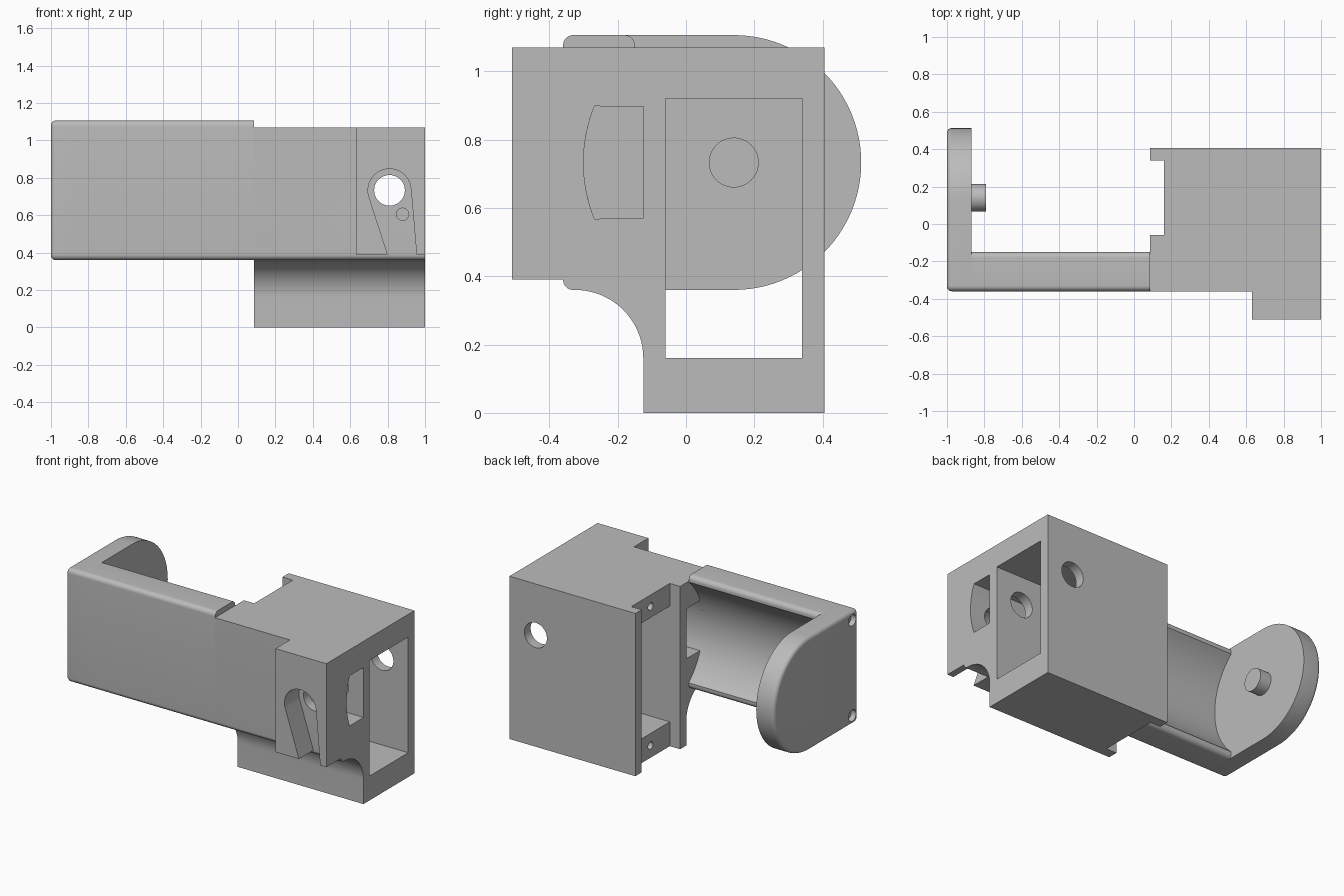
import bpy, bmesh
from math import radians, sin, cos
from mathutils import Vector

if "Cube" in bpy.data.objects:
    bpy.data.objects.remove(bpy.data.objects["Cube"])

grey = bpy.data.materials.new("light grey plastic")
grey.use_nodes = True
COLOUR = (0.5, 0.5, 0.5, 1)
grey.diffuse_color = COLOUR
grey.node_tree.nodes["Principled BSDF"].inputs["Base Color"].default_value = COLOUR

AXIS_Y, AXIS_Z = 0.14, 0.733   # spool axis, runs along x
BORE = 0.44                    # inner radius of the arm
BOTTOM, TOP, FRONT = 0.36, 1.106, -0.36


def arc(u, v, r, start, end, n=10):
    angles = [radians(start + (end - start) * i / n) for i in range(n + 1)]
    return [(u + r * cos(a), v + r * sin(a)) for a in angles]


def circle(u, v, r, n=48):
    return arc(u, v, r, 0, 360, n)[:-1]


def rect(u0, v0, u1, v1):
    return [(u0, v0), (u1, v0), (u1, v1), (u0, v1)]


def prism(name, profile, axis, a, b, bevel=0):
    """Extrude a (y, z) profile along x, or an (x, z) profile along y."""
    place = (lambda u, v, t: (t, u, v)) if axis == "x" else (lambda u, v, t: (u, t, v))
    bm = bmesh.new()
    ends = [[bm.verts.new(place(u, v, t)) for u, v in profile] for t in (a, b)]
    first = bm.faces.new(ends[0])
    bm.faces.new(ends[1])
    n = len(profile)
    for i in range(n):
        j = (i + 1) % n
        bm.faces.new((ends[0][i], ends[0][j], ends[1][j], ends[1][i]))
    bmesh.ops.recalc_face_normals(bm, faces=bm.faces)
    if bevel:
        bmesh.ops.bevel(bm, geom=list(first.edges), offset=bevel, segments=5,
                        profile=0.5, affect="EDGES", clamp_overlap=True)
    mesh = bpy.data.meshes.new(name)
    bm.to_mesh(mesh)
    bm.free()
    mesh.materials.append(grey)
    obj = bpy.data.objects.new(name, mesh)
    bpy.context.collection.objects.link(obj)
    return obj


def finish(obj, cutters=()):
    """Cut the holes, then smooth the curved faces."""
    bpy.ops.object.select_all(action="DESELECT")
    obj.select_set(True)
    bpy.context.view_layer.objects.active = obj
    for cutter in cutters:
        cutter.hide_render = True
        mod = obj.modifiers.new("cut", "BOOLEAN")
        mod.operation, mod.solver, mod.object = "DIFFERENCE", "EXACT", cutter
        bpy.ops.object.modifier_apply(modifier=mod.name)
        bpy.data.objects.remove(cutter)
    bpy.ops.object.shade_smooth_by_angle(angle=radians(30))


# Long arm with a hollow inner side
r = 0.03
arm = prism("arm",
            arc(FRONT + r, BOTTOM + r, r, 180, 270)
            + arc(-0.15 - r, BOTTOM + r, r, 270, 360)
            + arc(AXIS_Y, AXIS_Z, BORE, 228.8, 131.2, 32)
            + arc(-0.15 - r, TOP - r, r, 0, 90)
            + arc(FRONT + r, TOP - r, r, 90, 180),
            "x", -0.87, 0.085)
finish(arm)

# Rounded end plate with two countersunk screw holes
plate = prism("end_plate",
              arc(FRONT + r, BOTTOM + r, r, 180, 270)
              + arc(AXIS_Y, AXIS_Z, TOP - AXIS_Z, -90, 90, 48)
              + arc(FRONT + r, TOP - r, r, 90, 180),
              "x", -1, -0.87, bevel=0.026)
holes = []
for z in (BOTTOM + 0.06, TOP - 0.06):
    holes.append(prism("screw_head_cut", circle(-0.3, z, 0.038, 24), "x", -1.1, -0.965))
    holes.append(prism("screw_cut", circle(-0.3, z, 0.02, 24), "x", -1.1, -0.89))
finish(plate, holes)

# Pivot pin
finish(prism("pivot_pin", circle(AXIS_Y, AXIS_Z, 0.073), "x", -0.88, -0.79))

# Main housing with pocket, curved slot, end notch and holes
housing = prism("housing",
                [(FRONT, 1.07)] + arc(FRONT + r, BOTTOM + r, r, 180, 270)
                + arc(-0.325, 0.16, 0.2, 90, 0, 20)
                + [(-0.125, 0), (0.405, 0), (0.405, 1.07)],
                "x", 0.085, 1)
cuts = [
    prism("pocket_cut", rect(-0.06, 0.16, 0.34, 0.92), "x", 0, 1.1),
    prism("slot_cut", arc(AXIS_Y, AXIS_Z, BORE, 158, 202, 16)
          + [(-0.125, 0.57), (-0.125, 0.897)], "x", 0, 1.1),
    prism("notch_cut", rect(-0.06, -0.1, 0.34, 1.2), "x", 0, 0.16),
    prism("shaft_cut", circle(0.81, AXIS_Z, 0.082), "y", -0.6, 0.6),
    prism("wire_cut", circle(0.88, 0.605, 0.033, 24), "y", -0.6, -0.2),
]
for z in (0.08, 0.995):
    cuts.append(prism("rail_screw_cut", circle(AXIS_Y, z, 0.025, 24), "x", 0.1, 0.4))
finish(housing, cuts)

# Raised front block with a tapered channel open at the bottom
block = prism("front_block", rect(0.63, 0.39, 1, 1.07), "y", -0.51, FRONT)
channel = prism("channel_cut",
                arc(0.81, AXIS_Z, 0.115, 5, 198, 24) + [(0.8, 0.39), (0.8, 0.3), (0.965, 0.3), (0.955, 0.39)],
                "y", -0.6, -0.3)
finish(block, [channel])
